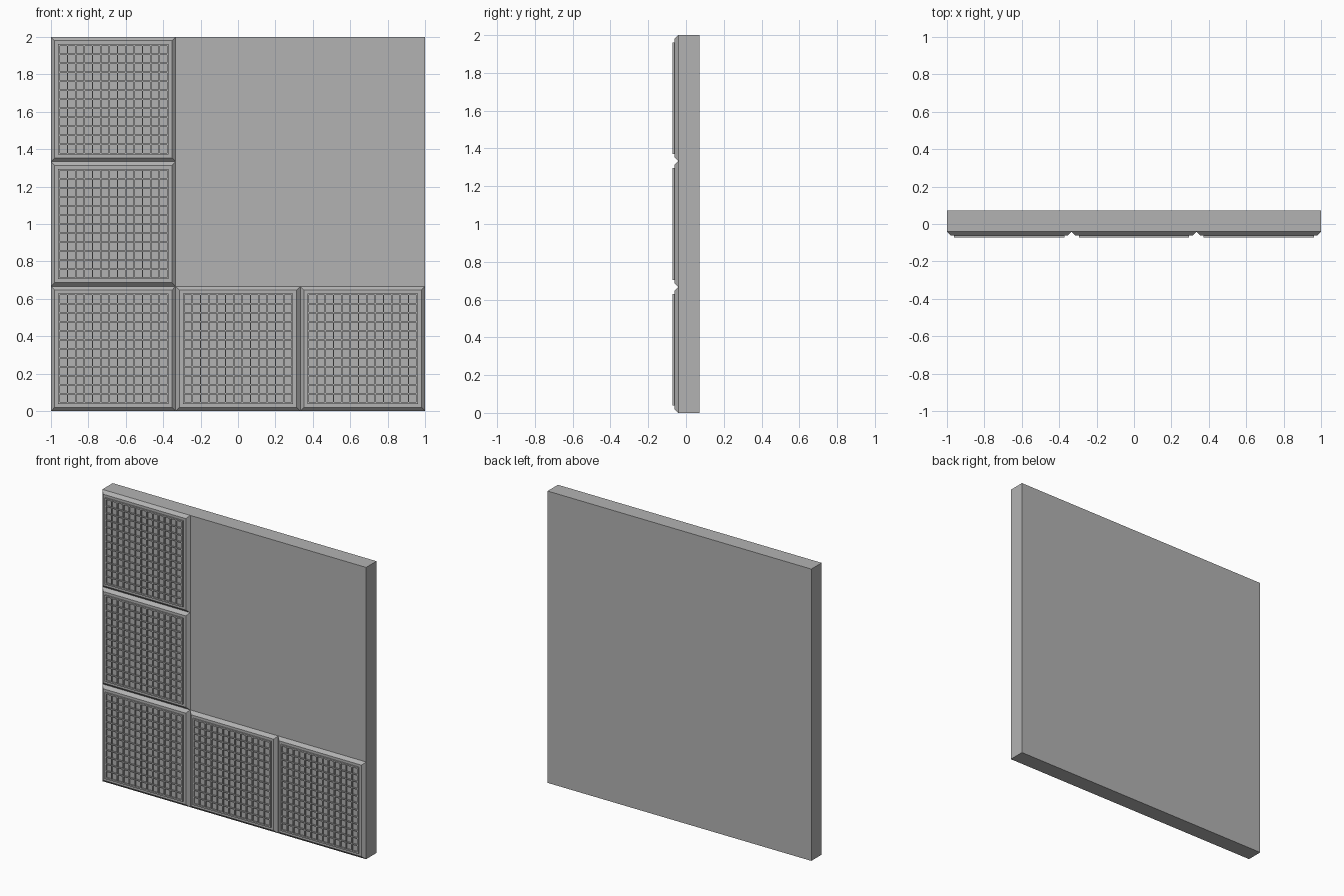
import bpy, bmesh
from mathutils import Vector

if "Cube" in bpy.data.objects:
    bpy.data.objects.remove(bpy.data.objects["Cube"])

CELL = 2 / 3
BACK, WALL, FRAME, FRONT = 0.071, -0.041, -0.061, -0.071
COLS, ROWS = 13, 12

grey = bpy.data.materials.new("wall grey")
grey.diffuse_color = (0.45, 0.45, 0.45, 1)
grey.use_nodes = True
grey.node_tree.nodes["Principled BSDF"].inputs["Base Color"].default_value = grey.diffuse_color


def finish(name, bm):
    bmesh.ops.recalc_face_normals(bm, faces=bm.faces)
    mesh = bpy.data.meshes.new(name)
    bm.to_mesh(mesh)
    bm.free()
    mesh.materials.append(grey)
    obj = bpy.data.objects.new(name, mesh)
    bpy.context.collection.objects.link(obj)
    return obj


def ring(bm, x, z, inset, y):
    """Square loop of one panel, pulled in from the cell border."""
    a, b = inset, CELL - inset
    return [bm.verts.new((x + u, y, z + v)) for u, v in ((a, a), (b, a), (b, b), (a, b))]


def bridge(bm, r0, r1):
    for i in range(4):
        j = (i + 1) % 4
        bm.faces.new((r0[i], r0[j], r1[j], r1[i]))


# Backing slab
bm = bmesh.new()
bmesh.ops.create_cube(bm, size=1)
for v in bm.verts:
    v.co = Vector((v.co.x * 2, v.co.y * (BACK - WALL) + (BACK + WALL) / 2, v.co.z * 2 + 1))
finish("wall_slab", bm)


def add_panel(col, row):
    x, z = -1 + col * CELL, row * CELL
    tag = f"{col + 1}_{row + 1}"

    # Chamfered frame with a raised rim step
    bm = bmesh.new()
    steps = [(0.0, WALL), (0.02, FRAME), (0.038, FRAME), (0.038, FRONT), (0.044, FRONT)]
    rings = [ring(bm, x, z, *s) for s in steps]
    for r0, r1 in zip(rings, rings[1:]):
        bridge(bm, r0, r1)
    finish("panel_frame_" + tag, bm)

    # Grille: grid of square recesses
    bm = bmesh.new()
    m = 0.044
    w = CELL - 2 * m
    verts = [[bm.verts.new((x + m + w * i / COLS, FRONT, z + m + w * j / ROWS))
              for i in range(COLS + 1)] for j in range(ROWS + 1)]
    cells = [bm.faces.new((verts[j][i], verts[j][i + 1], verts[j + 1][i + 1], verts[j + 1][i]))
             for j in range(ROWS) for i in range(COLS)]
    bm.normal_update()
    bmesh.ops.inset_individual(bm, faces=cells, thickness=0.005)
    holes = bmesh.ops.extrude_discrete_faces(bm, faces=cells)["faces"]
    for f in holes:
        for v in f.verts:
            v.co.y = FRAME
    finish("panel_grille_" + tag, bm)


# L-shaped run: left column and bottom row
for col, row in ((0, 0), (1, 0), (2, 0), (0, 1), (0, 2)):
    add_panel(col, row)
